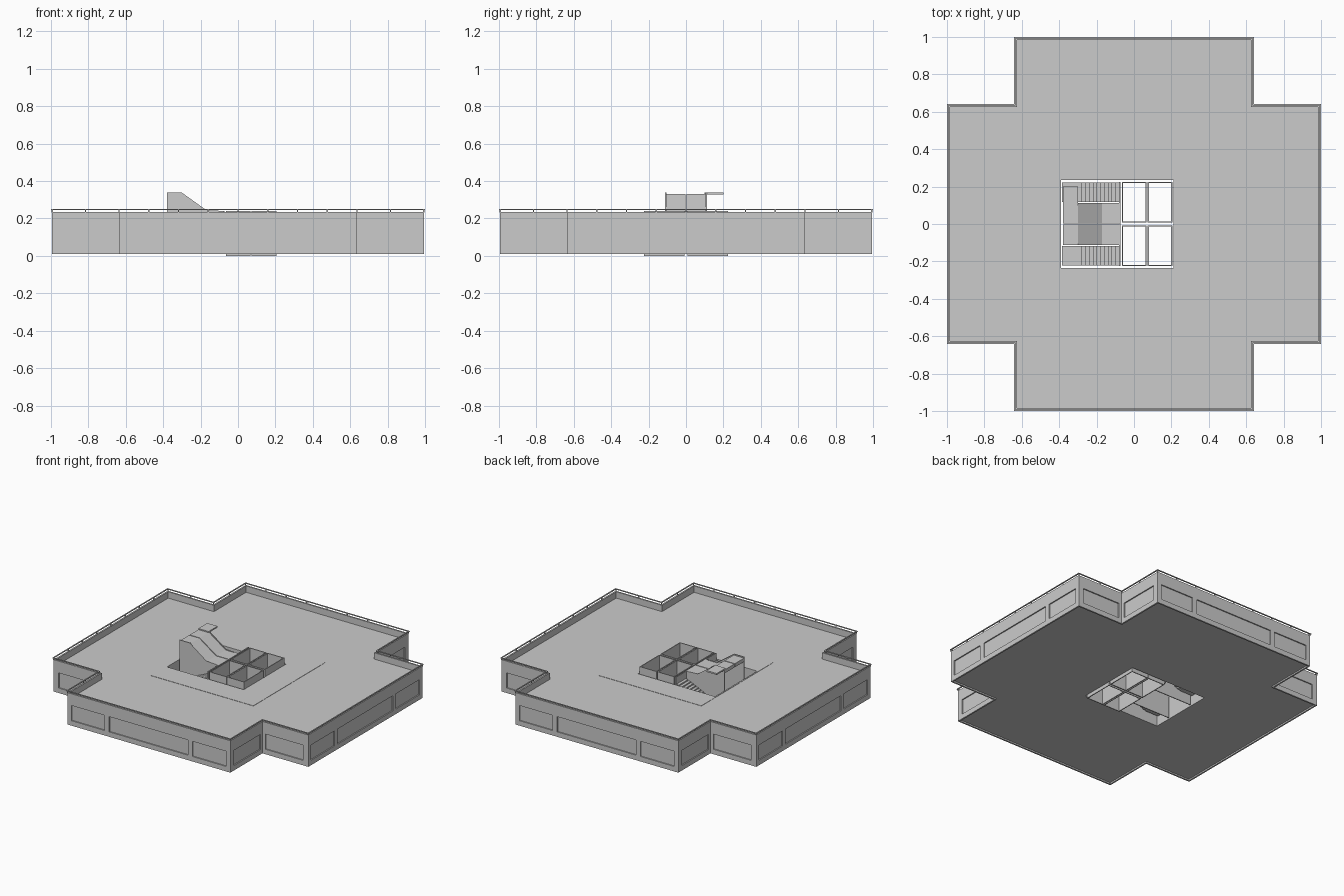
import bpy, bmesh, math
from mathutils import Matrix, Vector

if "Cube" in bpy.data.objects:
    bpy.data.objects.remove(bpy.data.objects["Cube"])


def make(name, bm, hide=False):
    bmesh.ops.recalc_face_normals(bm, faces=bm.faces[:])
    me = bpy.data.meshes.new(name)
    bm.to_mesh(me)
    bm.free()
    ob = bpy.data.objects.new(name, me)
    bpy.context.collection.objects.link(ob)
    ob.hide_render = hide
    if hide:
        ob.hide_set(True)
    return ob


def box(bm, x0, x1, y0, y1, z0, z1, rot=0):
    m = (Matrix.Rotation(rot, 4, 'Z')
         @ Matrix.Translation(((x0 + x1) / 2, (y0 + y1) / 2, (z0 + z1) / 2))
         @ Matrix.Diagonal((x1 - x0, y1 - y0, z1 - z0, 1)))
    bmesh.ops.create_cube(bm, size=1, matrix=m)


def prism(bm, pts, vec):
    f = bm.faces.new([bm.verts.new(p) for p in pts])
    r = bmesh.ops.extrude_face_region(bm, geom=[f])
    vs = [v for v in r['geom'] if isinstance(v, bmesh.types.BMVert)]
    bmesh.ops.translate(bm, verts=vs, vec=vec)


def cross(a, b):
    """Plus-shaped outline with arm length a and half width b."""
    q = [(a, -b), (a, b), (b, b)]
    return [Matrix.Rotation(k * math.pi / 2, 2) @ Vector(p) for k in range(4) for p in q]


def plus(bm, d, z0, z1):
    prism(bm, [(p.x, p.y, z0) for p in cross(0.995 - d, 0.637 - d)], (0, 0, z1 - z0))


def cut(ob, cutter):
    m = ob.modifiers.new('cut', 'BOOLEAN')
    m.operation, m.solver, m.object = 'DIFFERENCE', 'EXACT', cutter


# Storey body: plus-shaped slab with parapet
bm = bmesh.new()
plus(bm, 0, 0.01, 0.235)
body = make('storey_body', bm)

# Cutters: parapet interior, underside recess, core opening
for name, z0, z1 in (('parapet_cutter', 0.19, 0.4), ('underside_cutter', -0.1, 0.02)):
    bm = bmesh.new()
    plus(bm, 0.011, z0, z1)
    cut(body, make(name, bm, True))
bm = bmesh.new()
box(bm, -0.39, 0.21, -0.235, 0.235, -0.2, 0.5)
hole = make('core_cutter', bm, True)
cut(body, hole)

# Shallow facade panels on all twelve faces
bm = bmesh.new()
for k in range(4):
    r = k * math.pi / 2
    for x0, x1 in ((-0.605, -0.345), (-0.31, 0.307), (0.34, 0.603)):
        box(bm, x0, x1, -1.05, -0.987, 0.045, 0.152, r)
    for s in (-1, 1):
        a, b = sorted((s * 0.66, s * 0.955))
        box(bm, a, b, -0.68, -0.629, 0.045, 0.152, r)
cut(body, make('panel_cutter', bm, True))

# Thin core floor plate
bm = bmesh.new()
box(bm, -0.4, 0.4, -0.4, 0.4, 0.185, 0.192)
for y in (-0.12, 0.12):
    box(bm, 0.368, 0.372, y - 0.02, y + 0.02, 0.19, 0.196)
cut(make('core_floor_plate', bm), hole)

# Parapet rail on small posts
bm = bmesh.new()
pts = cross(0.996, 0.638)
for i, p in enumerate(pts):
    q = pts[(i + 1) % 12]
    w = 0.004
    box(bm, min(p.x, q.x) - w, max(p.x, q.x) + w, min(p.y, q.y) - w, max(p.y, q.y) + w, 0.245, 0.25)
    n = round((q - p).length / 0.165)
    for j in range(n):
        c = p.lerp(q, j / n) * 0.997
        box(bm, c.x - 0.003, c.x + 0.003, c.y - 0.003, c.y + 0.003, 0.233, 0.246)
make('parapet_rail', bm)

# Four open lift shafts
t = 0.006
for i, x0 in enumerate((-0.065, 0.073)):
    for j, (y0, y1) in enumerate(((-0.225, -0.007), (0.007, 0.225))):
        x1 = x0 + 0.132
        bm = bmesh.new()
        box(bm, x0, x0 + t, y0, y1, 0, 0.24)
        box(bm, x1 - t, x1, y0, y1, 0, 0.24)
        box(bm, x0 + t, x1 - t, y0, y0 + t, 0, 0.24)
        box(bm, x0 + t, x1 - t, y1 - t, y1, 0, 0.24)
        make(f'lift_shaft_{i}{j}', bm)

# Twin staircases, mirrored about y = 0
for s, side in ((1, 'back'), (-1, 'front')):
    # upper flight: smooth top, stepped underside
    n = 8
    under = []
    for k in range(n):
        x = -0.3 + 0.13 * k / n
        z = 0.305 - 0.09 * k / n
        under += [(x, z), (x, z - 0.09 / n)]
    top = [(-0.08, 0.215), (-0.08, 0.24), (-0.17, 0.24), (-0.3, 0.33), (-0.38, 0.33), (-0.38, 0.305)]
    bm = bmesh.new()
    prism(bm, [(x, s * 0.003, z) for x, z in top + under], (0, s * 0.102, 0))
    make(f'upper_flight_{side}', bm)

    # side wall below the flight
    prof = [(-0.38, 0.02), (-0.38, 0.338), (-0.3, 0.338), (-0.17, 0.245), (-0.08, 0.24), (-0.08, 0.02)]
    bm = bmesh.new()
    prism(bm, [(x, s * 0.105, z) for x, z in prof], (0, s * 0.006, 0))
    make(f'stair_side_wall_{side}', bm)

    # lower flight with landing
    bm = bmesh.new()
    a, b = sorted((s * 0.118, s * 0.222))
    box(bm, -0.385, -0.28, a, b, 0.085, 0.1)
    for k in range(10):
        x = -0.28 + 0.02 * k
        z = 0.109 + 0.009 * k
        box(bm, x, x + 0.021, a, b, z - 0.018, z)
    make(f'lower_flight_{side}', bm)

# Stair end wall at the lift side, and raised half landing
bm = bmesh.new()
box(bm, -0.08, -0.073, -0.225, 0.225, 0.02, 0.24)
make('stair_end_wall', bm)
bm = bmesh.new()
box(bm, -0.38, -0.3, 0.1, 0.2, 0.328, 0.338)
make('half_landing', bm)
